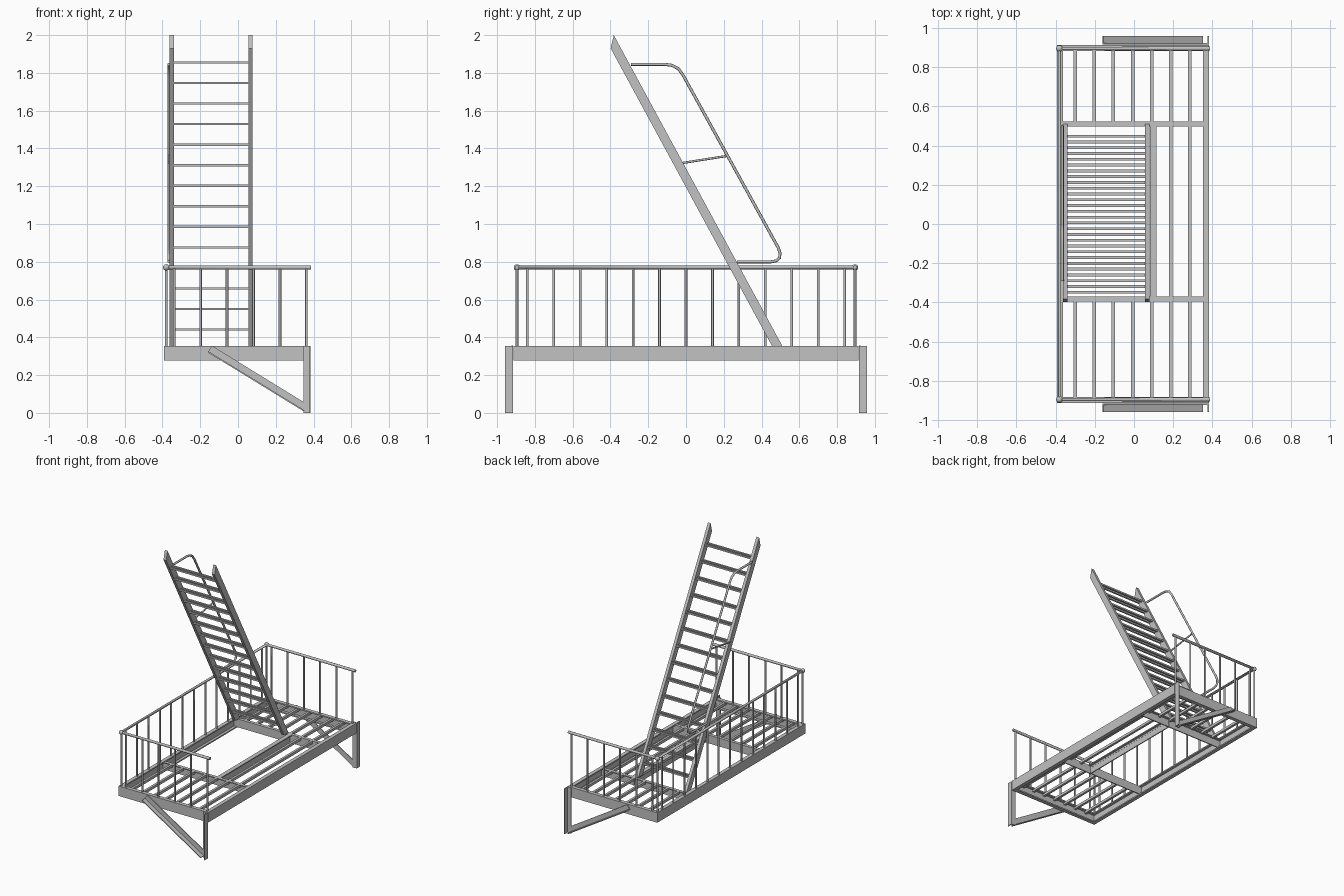
import bpy, bmesh
from mathutils import Vector

cube = bpy.data.objects.get("Cube")
if cube:
    bpy.data.objects.remove(cube)

steel = bpy.data.materials.new("grey_steel")
steel.use_nodes = True
GREY = (0.54, 0.54, 0.54, 1)
steel.diffuse_color = GREY
steel.node_tree.nodes["Principled BSDF"].inputs["Base Color"].default_value = GREY


def finish(name, bm):
    bmesh.ops.recalc_face_normals(bm, faces=bm.faces)
    me = bpy.data.meshes.new(name)
    bm.to_mesh(me)
    bm.free()
    me.materials.append(steel)
    ob = bpy.data.objects.new(name, me)
    bpy.context.collection.objects.link(ob)
    return ob


def prism(name, profile, start, end, u, v):
    """Extrude a 2D profile, laid out along u and v, from start to end."""
    start, end, u, v = map(Vector, (start, end, u, v))
    bm = bmesh.new()
    face = bm.faces.new([bm.verts.new(start + u * a + v * b) for a, b in profile])
    new = bmesh.ops.extrude_face_region(bm, geom=[face])["geom"]
    moved = [g for g in new if isinstance(g, bmesh.types.BMVert)]
    bmesh.ops.translate(bm, verts=moved, vec=end - start)
    return finish(name, bm)


def rect(w, h):
    return [(0, 0), (w, 0), (w, h), (0, h)]


def box(name, lo, hi):
    lo, hi = Vector(lo), Vector(hi)
    size = hi - lo
    return prism(name, rect(size.x, size.y), lo, lo + Z * size.z, X, Y)


def tube(name, points, radius):
    cu = bpy.data.curves.new(name, "CURVE")
    cu.dimensions = "3D"
    cu.bevel_depth = radius
    cu.bevel_resolution = 2
    cu.use_fill_caps = True
    sp = cu.splines.new("POLY")
    sp.points.add(len(points) - 1)
    for p, co in zip(sp.points, points):
        p.co = (*co, 1)
    cu.materials.append(steel)
    ob = bpy.data.objects.new(name, cu)
    bpy.context.collection.objects.link(ob)
    return ob


def channel(w, h, t):
    """C section: web at u = 0, flanges reaching to u = w."""
    return [(0, 0), (w, 0), (w, t), (t, t), (t, h - t), (w, h - t), (w, h), (0, h)]


def angle(w, h, t):
    """L section: web at u = 0, flange along v = 0."""
    return [(0, 0), (w, 0), (w, t), (t, t), (t, h), (0, h)]


X, Y, Z = Vector((1, 0, 0)), Vector((0, 1, 0)), Vector((0, 0, 1))
DECK, LOW = 0.355, 0.278
XL, XR, YE = -0.392, 0.383, 0.912

# Platform frame
sec = channel(0.03, DECK - LOW, 0.01)
prism("outer_beam", sec, (XL, -YE, LOW), (XL, YE, LOW), X, Z)
prism("wall_beam", sec, (XR, -YE, LOW), (XR, YE, LOW), -X, Z)
for s, side in ((-1, "front"), (1, "back")):
    prism(side + "_beam", sec, (XL, s * YE, LOW), (XR, s * YE, LOW), -s * Y, Z)

# Beams around the stair opening
OPEN_F, OPEN_B = -0.383, 0.51
trim = angle(0.025, 0.065, 0.008)
for y, s, side in ((OPEN_F, -1, "front"), (OPEN_B, 1, "back")):
    prism(side + "_trimmer", trim, (XL + 0.01, y - s * 0.012, DECK - 0.005),
          (XR - 0.01, y - s * 0.012, DECK - 0.005), s * Y, -Z)
prism("opening_side_beam", trim, (0.09, OPEN_F, DECK - 0.005),
      (0.09, OPEN_B, DECK - 0.005), X, -Z)

# Deck slats: short ones at the ends, full length beside the opening
for i in range(7):
    x = -0.3 + i * 0.0975
    spans = [(-YE, YE)] if x > 0.05 else [(-YE, OPEN_F), (OPEN_B, YE)]
    for a, b in spans:
        box("deck_slat", (x - 0.009, a + 0.01, DECK - 0.025),
            (x + 0.009, b - 0.01, DECK - 0.005))

# Wall brackets: upright and diagonal angle irons at each end
for s, side in ((-1, "front"), (1, "back")):
    y = s * (YE + 0.004)
    prism(side + "_bracket_upright", angle(0.037, 0.042, 0.007),
          (XR, y, 0), (XR, y, DECK), -X, s * Y)
    a, b = Vector((-0.16, y, 0.32)), Vector((0.348, y, 0.008))
    d = (b - a).normalized()
    up = Vector((-d.z, 0, d.x))
    prism(side + "_bracket_brace", angle(0.042, 0.042, 0.007), a, b, s * Y, up)

# Guard rail with balusters
RX, RY, RZ, END = -0.38, 0.895, 0.77, 0.387
tube("guard_rail", [(END, -RY, RZ), (RX, -RY, RZ), (RX, RY, RZ), (END, RY, RZ)], 0.011)
posts = [(RX, i * 0.14) for i in range(-6, 7)]
for s in (-1, 1):
    posts += [(0.362 - i * 0.14, s * RY) for i in range(6)] + [(RX, s * RY)]
    bm = bmesh.new()
    bmesh.ops.create_uvsphere(bm, u_segments=12, v_segments=8, radius=0.017)
    bmesh.ops.translate(bm, verts=bm.verts, vec=(RX, s * RY, RZ))
    for f in bm.faces:
        f.smooth = True
    finish("rail_corner", bm)
for x, y in posts:
    tube("baluster", [(x, y, DECK - 0.01), (x, y, RZ)], 0.007)

# Stair stringers: flat bars cut level at the foot and nearly plumb at the top
foot, top = Vector((0, 0.455, DECK)), Vector((0, -0.399, 1.93))
run = (top - foot).normalized()
across = Vector((0, run.z, -run.y))
for x, side in ((-0.363, "right"), (0.055, "left")):
    ob = prism(side + "_stringer", rect(0.023, 0.048),
               foot + X * x, top + X * x, X, across)
    for v in ob.data.vertices:
        if v.co.z < 1:
            v.co += run * ((DECK - v.co.z) / run.z)
        elif (v.co - top).dot(across) > 0.02:
            v.co += run * ((2.0 - v.co.z) / run.z)

# Treads: a pair of slim bars on each step
for i in range(14):
    z = 0.441 + i * 0.1088
    y = 0.48 + (z - DECK) * run.y / run.z
    for dy in (-0.0145, 0.0145):
        box("tread_bar", (-0.36, y + dy - 0.007, z - 0.006),
            (0.072, y + dy + 0.007, z + 0.006))

# Stair handrail and its stay
HX = -0.366
path = [(-0.29, 1.845), (-0.11, 1.845), (-0.075, 1.84), (-0.04, 1.822), (-0.015, 1.787),
        (0.488, 0.875), (0.498, 0.845), (0.495, 0.82), (0.478, 0.805), (0.45, 0.80), (0.27, 0.80)]
tube("stair_handrail", [(HX, y, z) for y, z in path], 0.008)
tube("handrail_stay", [(HX, -0.02, 1.323), (HX, 0.215, 1.36)], 0.006)
